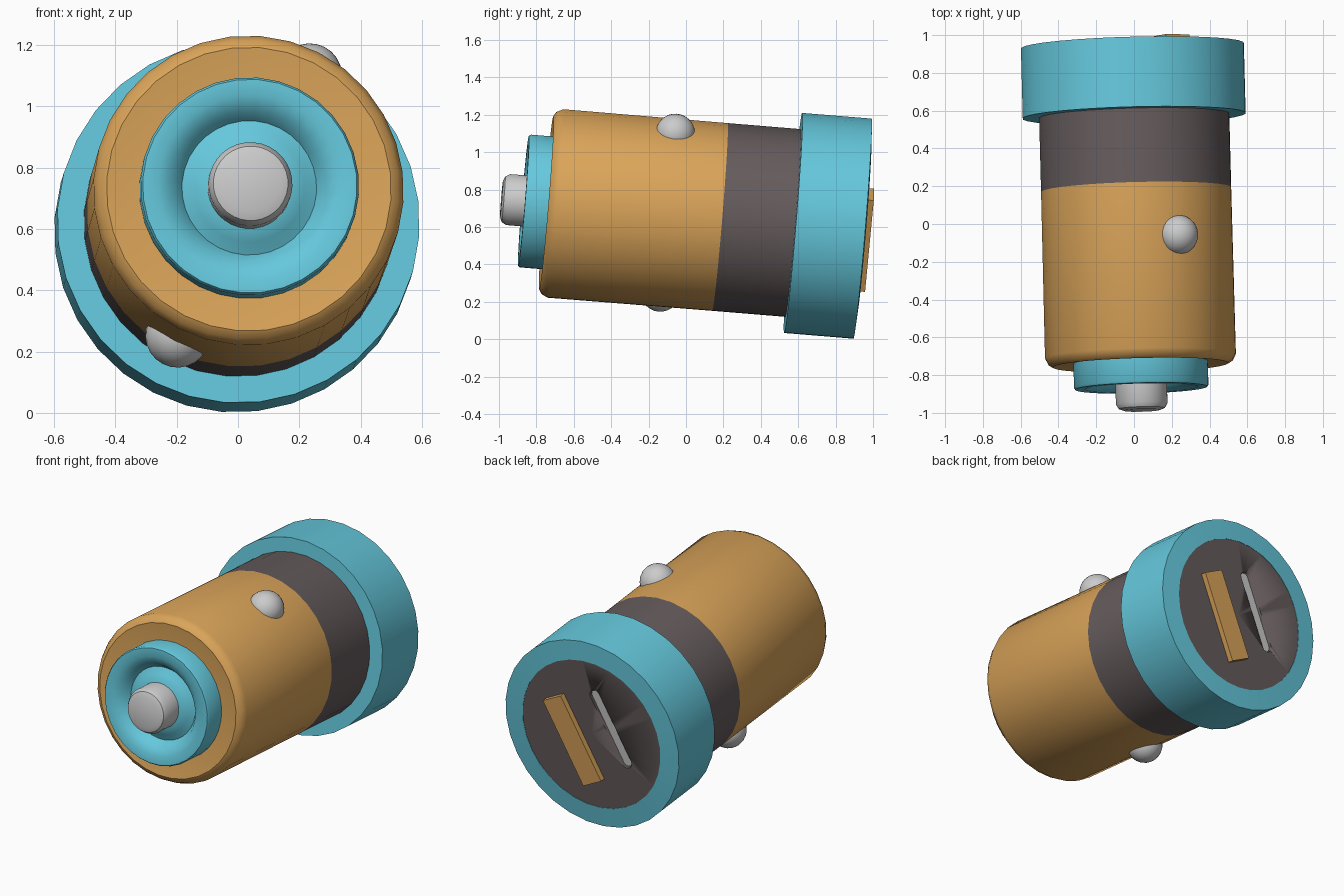
import bpy, bmesh, math
from mathutils import Matrix, Vector

if "Cube" in bpy.data.objects:
    bpy.data.objects.remove(bpy.data.objects["Cube"])

# Local frame: Z runs along the plug axis toward the back, X along the socket slots
d = Vector((-0.026, 1, -0.082)).normalized()
up = (Vector((0, 0, 1)) - d * d.z).normalized()
side = d.cross(up)
FRAME = (Matrix.Translation((0.016, 0, 0.669))
         @ Matrix((up, side, d)).transposed().to_4x4()
         @ Matrix.Rotation(math.radians(27), 4, 'Z'))


def material(name, rgb):
    m = bpy.data.materials.new(name)
    m.diffuse_color = (*rgb, 1)
    m.use_nodes = True
    m.node_tree.nodes["Principled BSDF"].inputs["Base Color"].default_value = m.diffuse_color
    return m


ORANGE = material("orange", (0.70, 0.37, 0.10))
TEAL = material("teal", (0.13, 0.58, 0.72))
DARK = material("dark", (0.13, 0.105, 0.108))


def finish(name, bm, mat):
    bmesh.ops.recalc_face_normals(bm, faces=bm.faces)
    me = bpy.data.meshes.new(name)
    bm.to_mesh(me)
    bm.free()
    ob = bpy.data.objects.new(name, me)
    bpy.context.collection.objects.link(ob)
    ob.matrix_world = FRAME
    if mat:
        me.materials.append(mat)
    bpy.ops.object.select_all(action='DESELECT')
    ob.select_set(True)
    bpy.context.view_layer.objects.active = ob
    bpy.ops.object.shade_smooth_by_angle(angle=math.radians(35))
    return ob


def lathe(name, profile, mat=None, n=32):
    """Spin (radius, axial) points around the plug axis."""
    bm = bmesh.new()
    vs = [bm.verts.new((r, 0, t)) for r, t in profile]
    es = [bm.edges.new(p) for p in zip(vs, vs[1:])]
    bmesh.ops.spin(bm, geom=vs + es, cent=(0, 0, 0), axis=(0, 0, 1),
                   angle=math.tau, steps=n, use_duplicate=False)
    bmesh.ops.remove_doubles(bm, verts=bm.verts, dist=1e-4)
    return finish(name, bm, mat)


def block(name, size, loc, mat=None, bevel=0):
    bm = bmesh.new()
    bmesh.ops.create_cube(bm, size=1, matrix=Matrix.Translation(loc) @ Matrix.Diagonal((*size, 1)))
    if bevel:
        # round only the edges running along the plug axis
        es = [e for e in bm.edges if abs(e.verts[0].co.z - e.verts[1].co.z) > 1e-4]
        bmesh.ops.bevel(bm, geom=es, offset=bevel, segments=3, profile=0.5, affect='EDGES')
    return finish(name, bm, mat)


# Barrel with chamfered front rim, and the dark band behind it
lathe("barrel", [(0, -0.72), (0.36, -0.735), (0.465, -0.75), (0.49, -0.735),
                 (0.507, -0.70), (0.505, 0.182), (0, 0.182)], ORANGE)
lathe("band", [(0, 0.182), (0.505, 0.182), (0.505, 0.60), (0, 0.60)], DARK)

# Front collar with a funnel-shaped groove, and the contact tip
lathe("front_collar", [(0, -0.70), (0.357, -0.70), (0.357, -0.862), (0.35, -0.872), (0.30, -0.872),
                       (0.25, -0.845), (0.22, -0.80), (0.18, -0.82), (0.14, -0.845), (0, -0.845)], TEAL)
lathe("contact_tip", [(0, -0.82), (0.137, -0.82), (0.137, -0.955), (0.122, -0.98),
                      (0.095, -0.99), (0, -0.992)])

# Rear ring and the socket face set into it
lathe("rear_ring", [(0.45, 0.575), (0.592, 0.575), (0.592, 0.947), (0.47, 0.955),
                    (0.47, 0.90), (0.45, 0.575)], TEAL)
face = lathe("socket_face", [(0, 0.80), (0.47, 0.80), (0.47, 0.953), (0, 0.953)], DARK)

# Raised wide socket and recessed narrow socket
block("wide_socket", (0.55, 0.14, 0.12), (0, 0.13, 0.927), ORANGE)
cutter = block("slot_cutter", (0.50, 0.07, 0.12), (0, -0.15, 0.96), None, 0.033)
cutter.hide_render = True
cutter.hide_set(True)
cut = face.modifiers.new("slot", 'BOOLEAN')
cut.object = cutter
cut.solver = 'EXACT'
block("narrow_socket", (0.49, 0.062, 0.06), (0, -0.15, 0.908), None, 0.028)

# Spring contacts on opposite sides of the barrel
for sign, name in ((1, "upper_contact"), (-1, "lower_contact")):
    bm = bmesh.new()
    bmesh.ops.create_uvsphere(bm, u_segments=24, v_segments=14, radius=0.105,
                              matrix=Matrix.Translation((0.478 * sign, 0, -0.098)))
    finish(name, bm, None)
